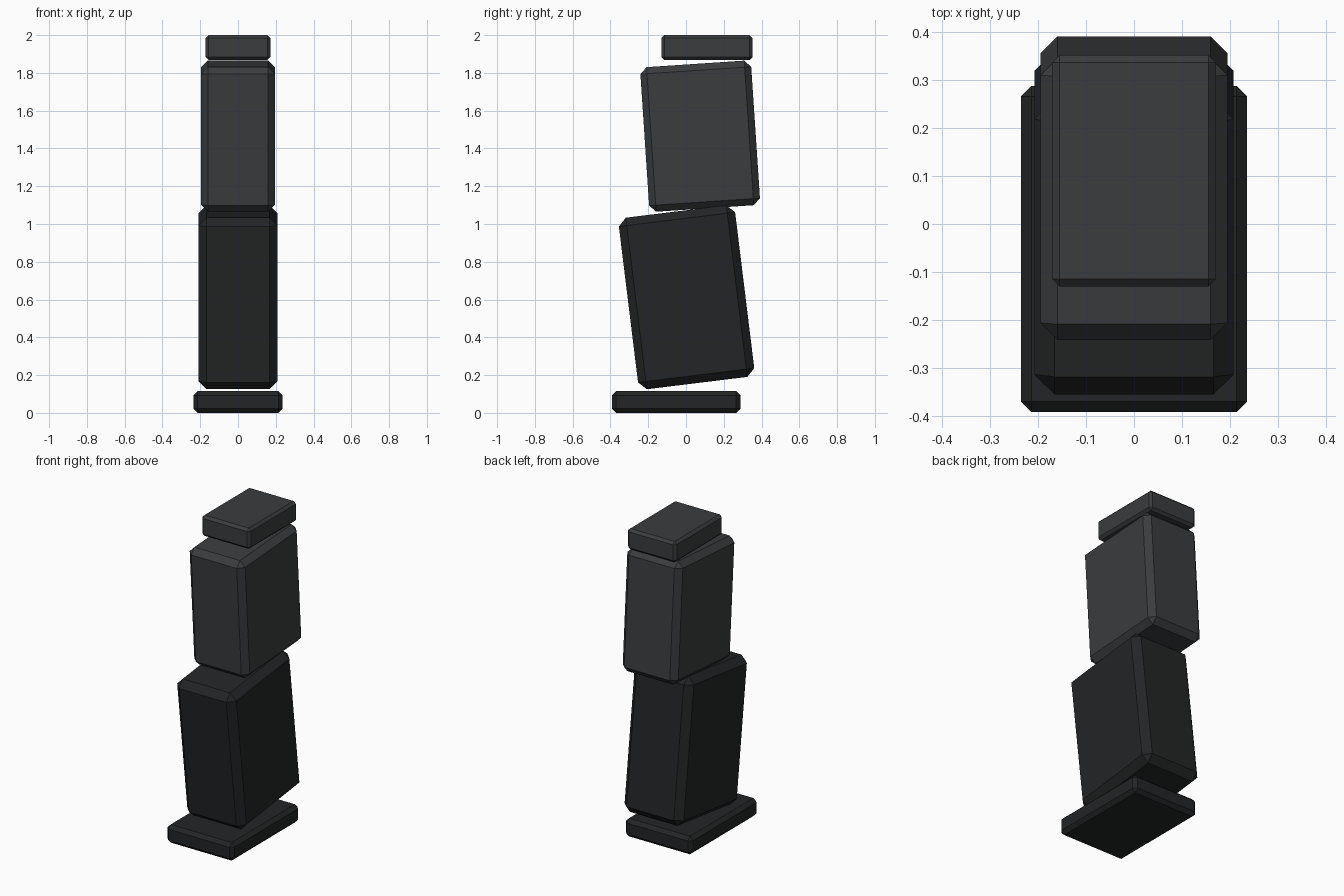
import bpy
from math import radians

if "Cube" in bpy.data.objects:
    bpy.data.objects.remove(bpy.data.objects["Cube"])


def material(name, value):
    m = bpy.data.materials.new(name)
    m.diffuse_color = (value * 0.93, value, value * 1.05, 1)
    m.use_nodes = True
    m.node_tree.nodes["Principled BSDF"].inputs["Base Color"].default_value = m.diffuse_color
    return m


dark = material("charcoal", 0.018)
mid = material("dark_grey", 0.045)


def block(name, size, centre, tilt, bevel, mat):
    """Chamfered box leaning about the x axis."""
    bpy.ops.mesh.primitive_cube_add(size=1, location=centre)
    ob = bpy.context.object
    ob.name = name
    ob.scale = size
    bpy.ops.object.transform_apply(location=False, rotation=False, scale=True)
    ob.rotation_euler.x = radians(tilt)
    mod = ob.modifiers.new("chamfer", 'BEVEL')
    mod.width = bevel
    mod.segments = 1
    ob.data.materials.append(mat)
    return ob


# Flat base, two leaning limb segments, and the cap on top
block("base_plate", (0.472, 0.68, 0.115), (0, -0.052, 0.0575), 0, 0.022, dark)
block("lower_segment", (0.416, 0.62, 0.915), (0, 0.003, 0.612), 7, 0.042, dark)
block("upper_segment", (0.39, 0.588, 0.767), (0, 0.075, 1.465), 3.8, 0.035, mid)
block("top_cap", (0.342, 0.483, 0.132), (0, 0.111, 1.934), 0, 0.016, mid)
